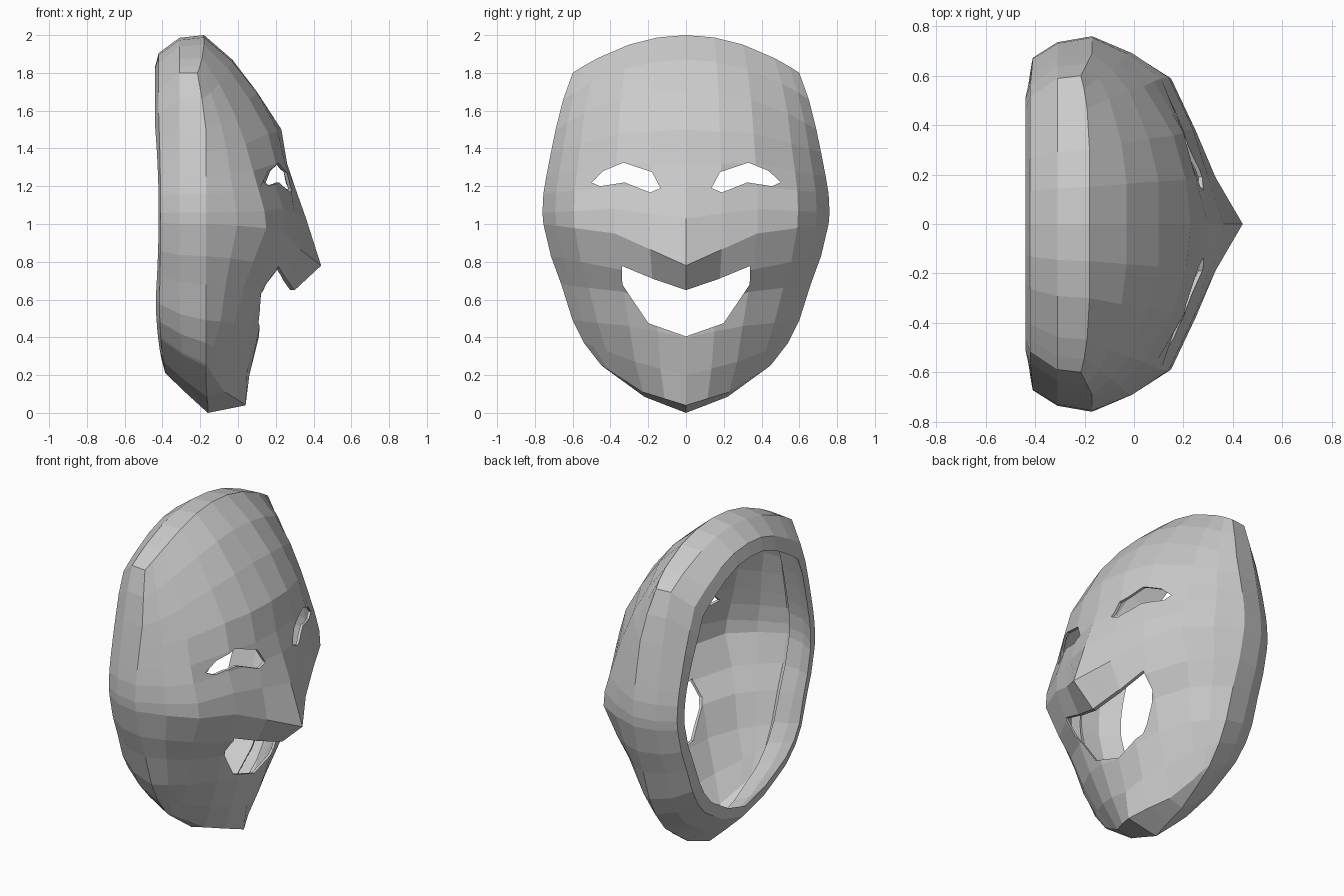
import bpy, bmesh
from mathutils import Vector

if "Cube" in bpy.data.objects:
    bpy.data.objects.remove(bpy.data.objects["Cube"])

# Cross-sections from crown to chin:
# z at centre / halfway / edge, half width, then depth x at columns 0, .25, .5, .78 and edge
SECTIONS = [
    (2.00, 1.95, 1.80, .60, -.18, -.18, -.18, -.19, -.215),
    (1.87, 1.82, 1.66, .65, -.03, -.03, -.05, -.10, -.19),
    (1.70, 1.66, 1.50, .69, .10, .10, .06, -.02, -.17),
    (1.50, 1.48, 1.38, .715, .23, .21, .16, .04, -.17),
    (1.32, 1.32, 1.25, .74, .26, .25, .20, .08, -.17),
    (1.20, 1.20, 1.16, .755, .30, .27, .20, .11, -.17),
    (1.03, 1.08, 1.06, .76, .36, .30, .24, .14, -.17),
    (.78, .95, 1.00, .755, .44, .33, .25, .15, -.17),
    (.645, .76, .83, .715, .295, .25, .20, .08, -.17),
    (.52, .64, .68, .66, .13, .13, .12, .03, -.17),
    (.40, .46, .49, .60, .11, .11, .07, -.02, -.17),
    (.20, .27, .37, .54, .06, .05, .00, -.09, -.17),
    (.04, .11, .26, .455, .04, -.01, -.07, -.13, -.17),
    (.00, .085, .245, .44, -.16, -.16, -.165, -.17, -.17),
]
COLS = [0, .25, .5, .78, .91, 1]
CZ = 1.05


def section_points(row):
    zc, zm, ze, w, *xs = row
    xs = xs[:4] + [xs[3] + (xs[4] - xs[3]) * .48, xs[4]]
    half = []
    for t, x in zip(COLS, xs):
        if zc > 1.6:  # rounded crown rows
            z = zc * 2 * (t - .5) * (t - 1) - zm * 4 * t * (t - 1) + ze * 2 * t * (t - .5)
        else:
            z = zc + (zm - zc) * t * 2 if t <= .5 else zm + (ze - zm) * (t - .5) * 2
        half.append((x, t * w, z))
    return [(x, -y, z) for x, y, z in half[:0:-1]] + half


def new_object(name, bm):
    me = bpy.data.meshes.new(name)
    bm.to_mesh(me)
    bm.free()
    ob = bpy.data.objects.new(name, me)
    bpy.context.collection.objects.link(ob)
    return ob


# Face shell lofted through the sections
bm = bmesh.new()
grid = [[bm.verts.new(p) for p in section_points(r)] for r in SECTIONS]
for a, b in zip(grid, grid[1:]):
    for j in range(len(a) - 1):
        bm.faces.new((a[j], b[j], b[j + 1], a[j + 1]))

# Side wall rings curling in to the back rim, then the liner folded forward inside:
# y scale, upper z scale, lower z scale, x, corner rounding, waist
RINGS = [
    (.968, .985, .90, -.31, -.015, 0),
    (.885, .90, .80, -.42, .03, .01),
    (.81, .82, .73, -.44, .05, .02),
    (.905, .915, .84, -.32, .03, 0),
    (.93, .94, .90, -.21, .02, 0),
]
loop = (grid[0] + [r[-1] for r in grid[1:-1]] + grid[-1][::-1]
        + [r[0] for r in grid[-2:0:-1]])
base = [v.co.copy() for v in loop]
prev = loop
for sy, st, sb, x, rnd, waist in RINGS:
    ring = []
    for p in base:
        dz = p.z - CZ
        low = max(0, -dz / CZ)
        corner = 1 - rnd * max(0, abs(p.y) * max(dz, 0) / .72 - .25) / .4
        sz = st + (sb - st) * low
        ring.append(bm.verts.new((x + .035 * low ** 4 + waist * max(0, 1 - (dz / .6) ** 2),
                                  p.y * sy * corner, CZ + dz * sz * corner)))
    n = len(ring)
    for i in range(n):
        k = (i + 1) % n
        bm.faces.new((prev[i], ring[i], ring[k], prev[k]))
    prev = ring
bmesh.ops.recalc_face_normals(bm, faces=bm.faces[:])
front = max(bm.faces, key=lambda f: f.calc_center_median().x)
if front.normal.x < 0:
    bmesh.ops.reverse_faces(bm, faces=bm.faces[:])
mask = new_object("mask_shell", bm)
solid = mask.modifiers.new("thickness", "SOLIDIFY")
solid.thickness = .016
solid.offset = -1


# Eye and mouth openings cut straight through the front
def cutter(name, outline):
    bm = bmesh.new()
    face = bm.faces.new([bm.verts.new((-.15, y, z)) for y, z in outline])
    out = bmesh.ops.extrude_face_region(bm, geom=[face])["geom"]
    bmesh.ops.translate(bm, vec=Vector((.9, 0, 0)),
                        verts=[v for v in out if isinstance(v, bmesh.types.BMVert)])
    bmesh.ops.recalc_face_normals(bm, faces=bm.faces[:])
    ob = new_object(name, bm)
    ob.hide_render = True
    mod = mask.modifiers.new(name, "BOOLEAN")
    mod.operation = "DIFFERENCE"
    mod.solver = "EXACT"
    mod.object = ob
    return ob


EYE = [(.50, 1.22), (.455, 1.20), (.325, 1.22), (.19, 1.167),
       (.135, 1.19), (.18, 1.275), (.33, 1.325), (.44, 1.28)]
MOUTH = [(0, .65), (.17, .708), (.34, .778), (.337, .68), (.20, .475), (0, .405)]
cutters = [
    cutter("left_eye_cutter", EYE),
    cutter("right_eye_cutter", [(-y, z) for y, z in EYE]),
    cutter("mouth_cutter", MOUTH + [(-y, z) for y, z in MOUTH[-2:0:-1]]),
]

# Bake the modifiers and drop the cutters
bpy.context.view_layer.update()
dg = bpy.context.evaluated_depsgraph_get()
baked = bpy.data.meshes.new_from_object(mask.evaluated_get(dg))
mask.modifiers.clear()
mask.data = baked
for c in cutters:
    bpy.data.objects.remove(c)
